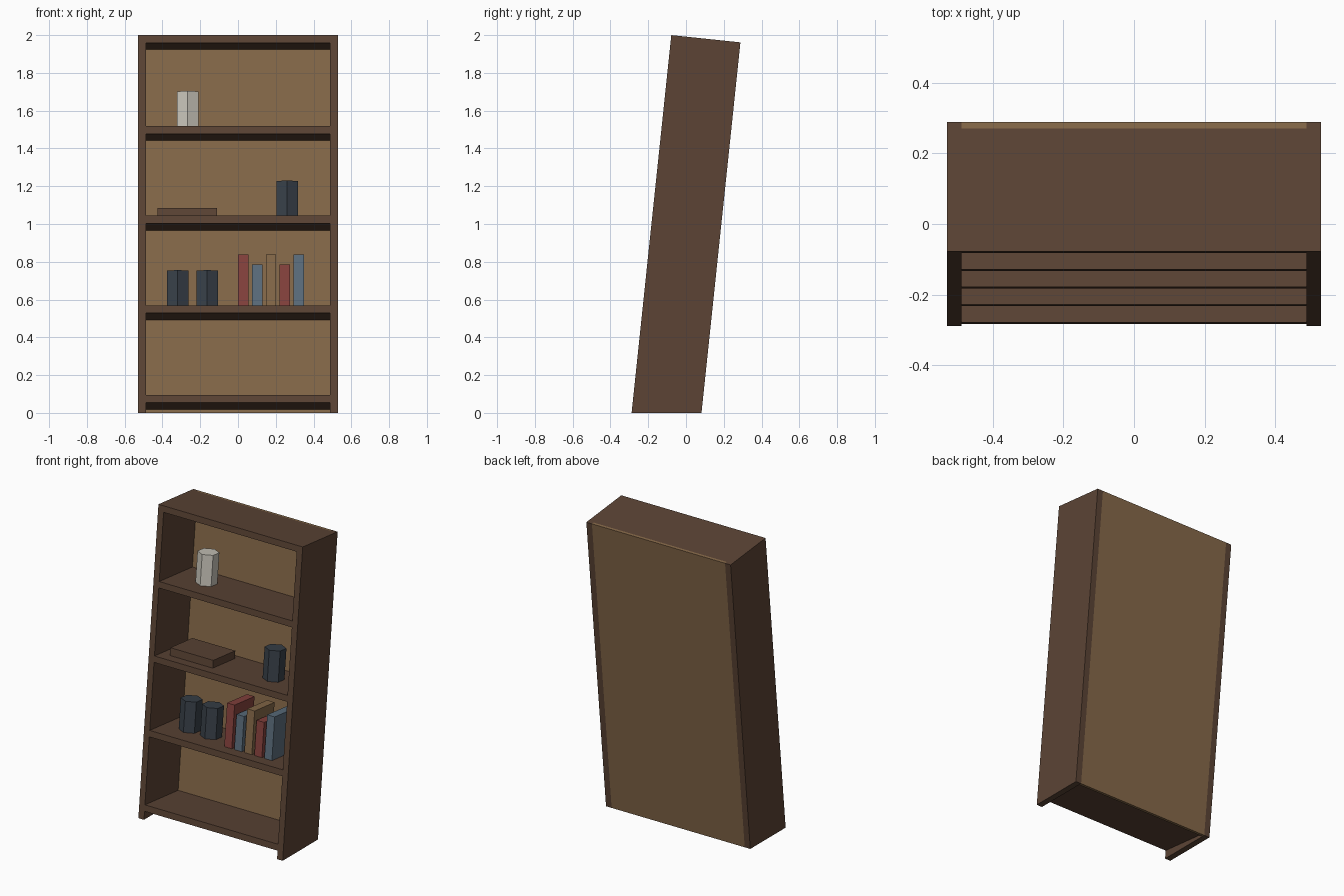
import bpy, bmesh, math

if "Cube" in bpy.data.objects:
    bpy.data.objects.remove(bpy.data.objects["Cube"])

LEAN = math.radians(6.0)
SIN, COS = math.sin(LEAN), math.cos(LEAN)
FRONT_Y = -0.288
DEPTH, TOP = 0.368, 2.0 / COS          # measured along the leaning case
OUTER, INNER = 0.529, 0.488
BACK = DEPTH - 0.018                   # front surface of back panel


def material(name, rgb):
    m = bpy.data.materials.new(name)
    lin = [((c / 255 + 0.055) / 1.055) ** 2.4 for c in rgb]
    m.diffuse_color = (*lin, 1)
    m.use_nodes = True
    m.node_tree.nodes["Principled BSDF"].inputs["Base Color"].default_value = m.diffuse_color
    return m


wood = material("dark wood", (92, 68, 53))
panel = material("light wood", (134, 105, 73))
red = material("red cover", (134, 66, 61))
blue = material("blue cover", (92, 110, 125))
slate = material("dark slate", (56, 64, 73))
cream = material("pale ceramic", (202, 198, 187))


def lean(x, d, h):
    """Case coordinates (depth from front, height along case) to world."""
    return (x, FRONT_Y + d * COS + h * SIN, h * COS - d * SIN)


def finish(name, bm, mat):
    for v in bm.verts:
        v.co = lean(*v.co)
    bmesh.ops.recalc_face_normals(bm, faces=bm.faces)
    mesh = bpy.data.meshes.new(name)
    bm.to_mesh(mesh)
    bm.free()
    mesh.materials.append(mat)
    bpy.context.collection.objects.link(bpy.data.objects.new(name, mesh))


def block(name, x, d, h, mat):
    """Leaning box; h[0] of None cuts its foot level with the floor."""
    bm = bmesh.new()
    bmesh.ops.create_cube(bm, size=1)
    for v in bm.verts:
        i, j, k = (int(c > 0) for c in v.co)
        low = d[j] * math.tan(LEAN) if h[0] is None else h[0]
        v.co = (x[i], d[j], h[1] if k else low)
    finish(name, bm, mat)


def pot(name, x, h, mat, radius=0.066, height=0.2, d=0.18):
    """Six-sided pot with a corner facing the front."""
    bm = bmesh.new()
    bmesh.ops.create_cone(bm, cap_ends=True, segments=6, radius1=radius,
                          radius2=radius, depth=height)
    # make sure a corner points to the front
    turn = 0 if any(abs(v.co.x) < 1e-4 for v in bm.verts) else math.pi / 6
    c, s = math.cos(turn), math.sin(turn)
    for v in bm.verts:
        px, py, pz = v.co
        v.co = (x + px * c - py * s, d + px * s + py * c, h + height / 2 + pz)
    finish(name, bm, mat)


# Case: two sides and a back, cut level at the floor
block("left_side", (-OUTER, -INNER), (0, DEPTH), (None, TOP), wood)
block("right_side", (INNER, OUTER), (0, DEPTH), (None, TOP), wood)
block("back_panel", (-INNER, INNER), (BACK, DEPTH), (None, TOP), panel)

# Shelves and top board
shelves = [0.0955 + 0.477 * i for i in range(4)]
for i, h in enumerate(shelves + [TOP]):
    name = "top_board" if h == TOP else f"shelf_{i + 1}"
    block(name, (-INNER, INNER), (0, BACK), (h - 0.041, h), wood)

# Row of books
for i, (mat, tall) in enumerate([(red, 0.28), (blue, 0.226), (panel, 0.28),
                                 (red, 0.226), (blue, 0.28)]):
    x = 0.0735 * i
    block(f"book_{i + 1}", (x, x + 0.055), (0.085, 0.295),
          (shelves[1], shelves[1] + tall), mat)

# Flat box and pots
block("flat_box", (-0.426, -0.111), (0.073, 0.305),
      (shelves[2], shelves[2] + 0.05), wood)
pot("dark_pot_1", -0.32, shelves[1], slate)
pot("dark_pot_2", -0.163, shelves[1], slate)
pot("dark_pot_3", 0.26, shelves[2], slate)
pot("pale_pot", -0.267, shelves[3], cream)
